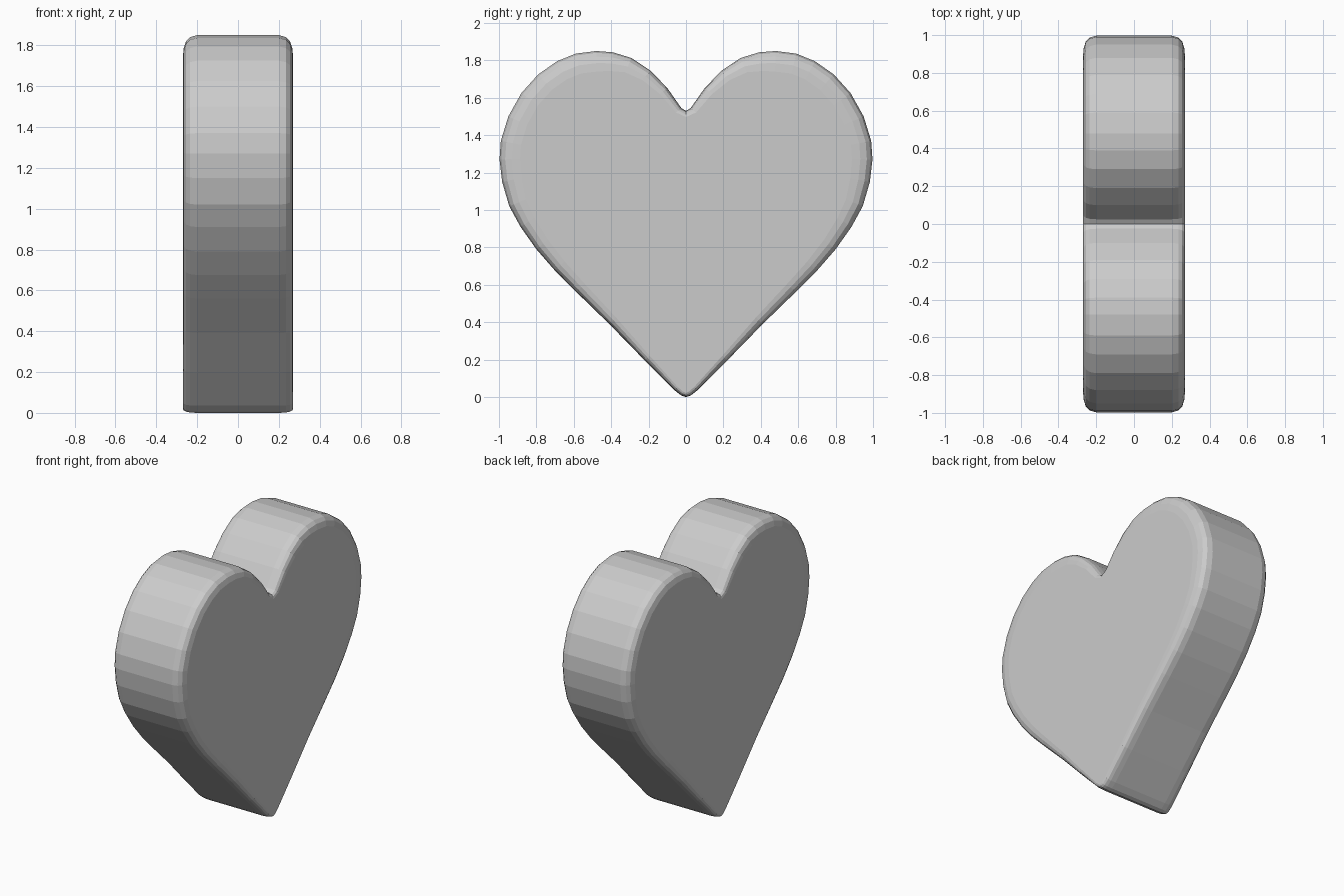
import bpy, bmesh
from mathutils import Vector

if "Cube" in bpy.data.objects:
    bpy.data.objects.remove(bpy.data.objects["Cube"])

# Right half of the heart outline (y, z), from the notch down to the tip
half = [(0, 1.53), (0.025, 1.545), (0.10, 1.652), (0.19, 1.745), (0.29, 1.812),
        (0.39, 1.843), (0.48, 1.85), (0.59, 1.836), (0.69, 1.795), (0.79, 1.725),
        (0.88, 1.625), (0.95, 1.50), (0.99, 1.37), (0.997, 1.27), (0.983, 1.15),
        (0.945, 1.02), (0.885, 0.91), (0.80, 0.79), (0.70, 0.675), (0.585, 0.56),
        (0.41, 0.39), (0.22, 0.195), (0.06, 0.035), (0.025, 0.008), (0, 0)]
outline = [Vector(p) for p in half + [(-y, z) for y, z in half[-2:0:-1]]]
n = len(outline)


def inset_ring(amount):
    """Outline moved inwards, with a tighter bevel near the tip and notch."""
    ring = []
    for i, p in enumerate(outline):
        d = (outline[(i + 1) % n] - outline[i - 1]).normalized()
        inward = Vector((d.y, -d.x))
        if inward.dot(Vector((0, 0.95)) - p) < 0:
            inward = -inward
        if abs(p.x) < 1e-6:
            inward = Vector((0, 1 if p.y < 1 else -1))
        w = 0.2 + 0.8 * min(1, p.y / 1.2)
        if p.y > 1.4:
            w *= min(1, 0.3 + abs(p.x) * 1.6)
        ring.append(p + inward * amount * w)
    return ring


# Rounded rim cross-section: x position and inset from the outline
rim = [(0.20, 0.0), (0.235, 0.010), (0.255, 0.03), (0.266, 0.065), (0.27, 0.11)]
sections = [(-x, a) for x, a in reversed(rim)] + rim

bm = bmesh.new()
rings = [[bm.verts.new((x, p.x, p.y)) for p in inset_ring(a)] for x, a in sections]
for a, b in zip(rings, rings[1:]):
    for i in range(n):
        j = (i + 1) % n
        bm.faces.new((a[i], a[j], b[j], b[i]))
# Flat front and back caps
bm.faces.new(rings[0])
bm.faces.new(rings[-1])
bmesh.ops.recalc_face_normals(bm, faces=bm.faces)

mesh = bpy.data.meshes.new("heart")
bm.to_mesh(mesh)
bm.free()
heart = bpy.data.objects.new("heart", mesh)
bpy.context.collection.objects.link(heart)
